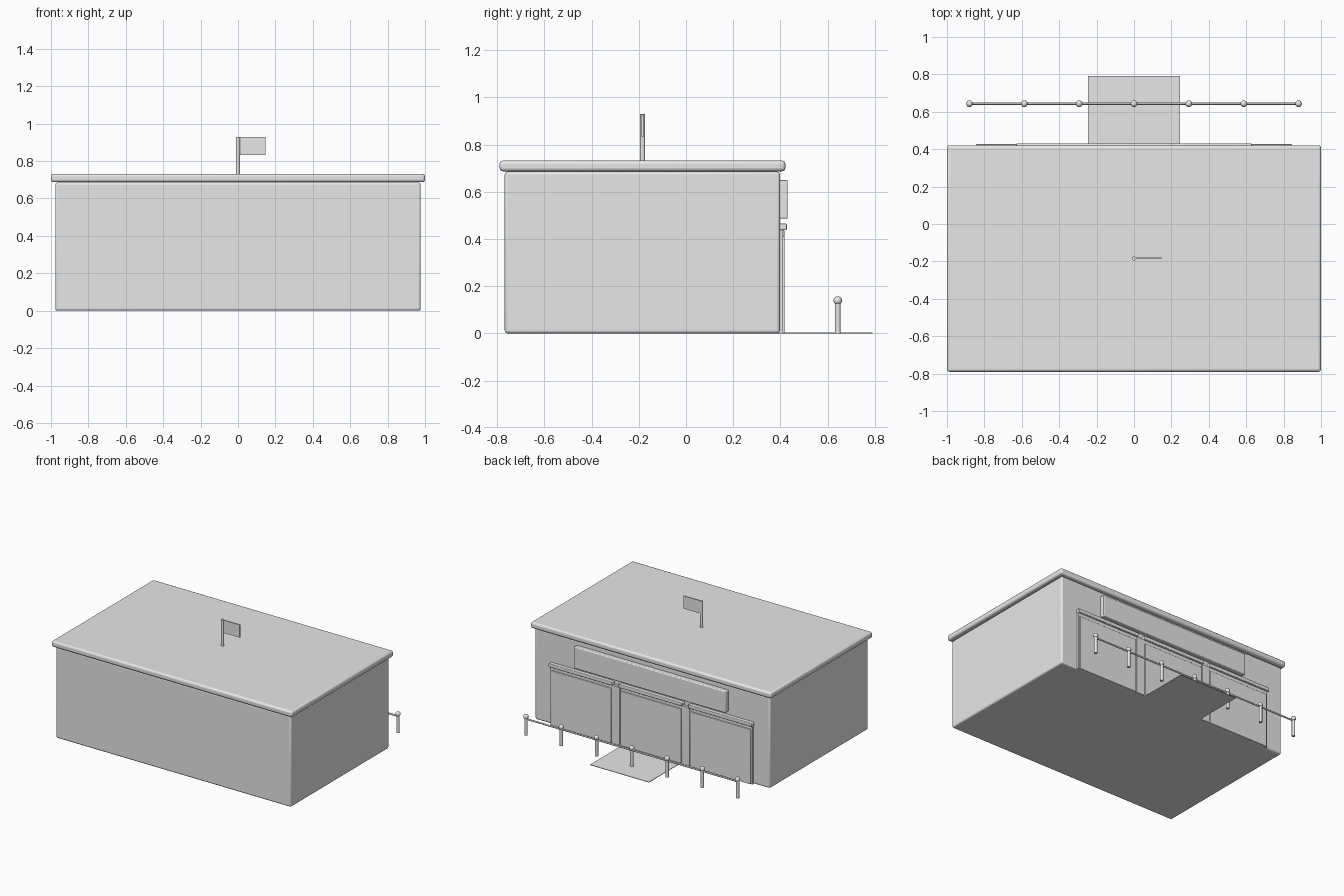
import bpy
from math import pi, radians

cube = bpy.data.objects.get("Cube")
if cube:
    bpy.data.objects.remove(cube, do_unlink=True)

# Single plain grey for every part
grey = bpy.data.materials.new("plain_grey")
grey.use_nodes = True
grey.diffuse_color = (0.8, 0.8, 0.8, 1)
grey.node_tree.nodes["Principled BSDF"].inputs["Base Color"].default_value = (0.8, 0.8, 0.8, 1)


def finish(name, smooth=True):
    obj = bpy.context.object
    obj.name = name
    obj.data.materials.append(grey)
    if smooth:
        bpy.ops.object.shade_smooth_by_angle(angle=radians(35))
    return obj


def box(name, xs, ys, zs, bevel=0.0):
    """Box between pairs of limits, with optional rounded edges."""
    spans = (xs, ys, zs)
    bpy.ops.mesh.primitive_cube_add(size=1, location=[sum(s) / 2 for s in spans])
    bpy.context.object.scale = [s[1] - s[0] for s in spans]
    bpy.ops.object.transform_apply(location=False, rotation=False, scale=True)
    obj = finish(name, bevel > 0)
    if bevel:
        mod = obj.modifiers.new("rounded_edges", 'BEVEL')
        mod.width = bevel
        mod.segments = 3
    return obj


def rod(name, radius, length, centre, rotation=(0, 0, 0)):
    bpy.ops.mesh.primitive_cylinder_add(vertices=16, radius=radius, depth=length,
                                        location=centre, rotation=rotation)
    return finish(name)


# Building shell and overhanging roof slab
WALL = 0.398
box("building_walls", (-0.977, 0.977), (-0.768, WALL), (0, 0.685), 0.012)
box("roof_slab", (-1, 1), (-0.79, 0.421), (0.687, 0.732), 0.014)

# Flag on the roof
rod("flag_pole", 0.011, 0.2, (0, -0.184, 0.829))
box("flag", (0, 0.146), (-0.188, -0.18), (0.832, 0.928))

# Sign board over the doors
box("sign_board", (-0.63, 0.63), (WALL - 0.01, 0.431), (0.486, 0.649), 0.006)

# Three shuttered doors, each with a backing frame and a lintel
for side, x in (("right", -0.58), ("middle", 0), ("left", 0.58)):
    box(f"{side}_door_frame", (x - 0.26, x + 0.26), (WALL - 0.01, 0.411), (0, 0.44))
    box(f"{side}_door_shutter", (x - 0.25, x + 0.25), (WALL, 0.418), (0, 0.412), 0.003)
    box(f"{side}_door_lintel", (x - 0.265, x + 0.265), (WALL - 0.01, 0.427),
        (0.438, 0.465), 0.005)

# Pilasters between the doors
for side, x in (("right", -0.29), ("left", 0.29)):
    box(f"{side}_pilaster", (x - 0.032, x + 0.032), (WALL - 0.01, 0.417), (0, 0.438), 0.003)

# Entrance mat
box("entrance_mat", (-0.245, 0.245), (WALL, 0.79), (0, 0.004))

# Row of barrier posts with ball tops and a rail
RAIL_Y = 0.643
for i in range(7):
    x = (i - 3) * 0.2933
    rod(f"barrier_post_{i + 1}", 0.012, 0.13, (x, RAIL_Y, 0.065))
    bpy.ops.mesh.primitive_uv_sphere_add(segments=16, ring_count=10, radius=0.018,
                                         location=(x, RAIL_Y, 0.139))
    finish(f"barrier_ball_{i + 1}")
rod("barrier_rail", 0.006, 1.76, (0, RAIL_Y, 0.122), (0, pi / 2, 0))
